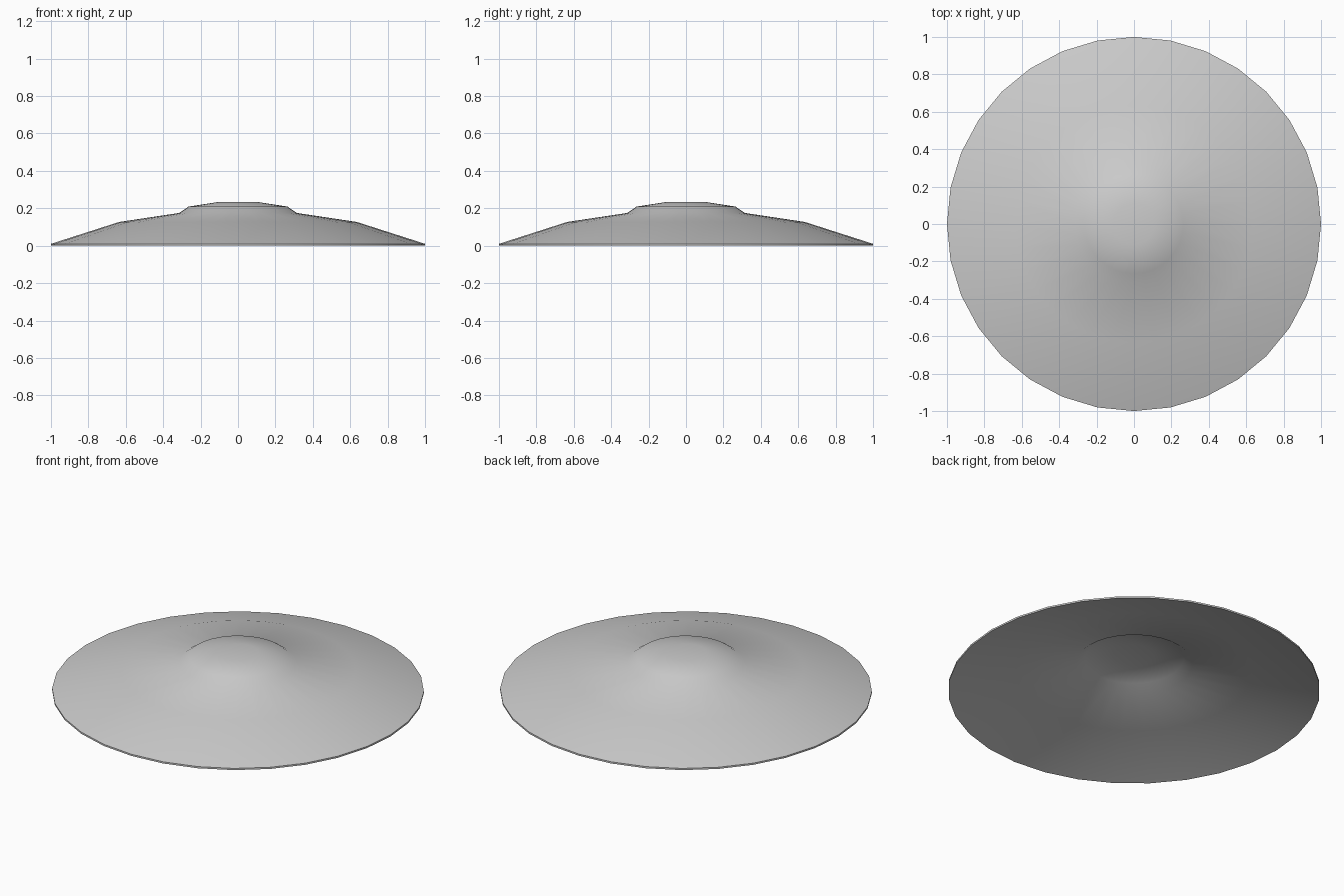
import bpy, bmesh, math

if "Cube" in bpy.data.objects:
    bpy.data.objects.remove(bpy.data.objects["Cube"])

SEGMENTS = 32
THICK = 0.01
# Upper profile (radius, height) from the rim up to the top of the bell
PROFILE = [(1.0, 0.01), (0.635, 0.127), (0.315, 0.175), (0.265, 0.209), (0.11, 0.233)]


def ring(bm, r, z):
    return [bm.verts.new((r * math.cos(2 * math.pi * i / SEGMENTS),
                          r * math.sin(2 * math.pi * i / SEGMENTS), z))
            for i in range(SEGMENTS)]


def bridge(bm, a, b):
    for i in range(SEGMENTS):
        j = (i + 1) % SEGMENTS
        bm.faces.new((a[i], a[j], b[j], b[i]))


bm = bmesh.new()

# Thin shell: up the underside, down the upper side
under = [ring(bm, r, z - THICK) for r, z in PROFILE]
upper = [ring(bm, r, z) for r, z in PROFILE]
for rings in (under, upper):
    for a, b in zip(rings, rings[1:]):
        bridge(bm, a, b)
    bm.faces.new(rings[-1])  # flat crown of the bell
bridge(bm, under[0], upper[0])  # rim edge

# Face the upper skin and rim outward, the underside downward
bm.normal_update()
flip = [f for f in bm.faces
        if all(v in {w for r in under for w in r} for v in f.verts) and f.normal.z > 0]
bmesh.ops.reverse_faces(bm, faces=flip)

mesh = bpy.data.meshes.new("cymbal")
bm.to_mesh(mesh)
bm.free()
cymbal = bpy.data.objects.new("cymbal", mesh)
bpy.context.collection.objects.link(cymbal)

# Smooth skin with a crisp rim
bpy.context.view_layer.objects.active = cymbal
cymbal.select_set(True)
bpy.ops.object.shade_smooth_by_angle(angle=math.radians(60))
